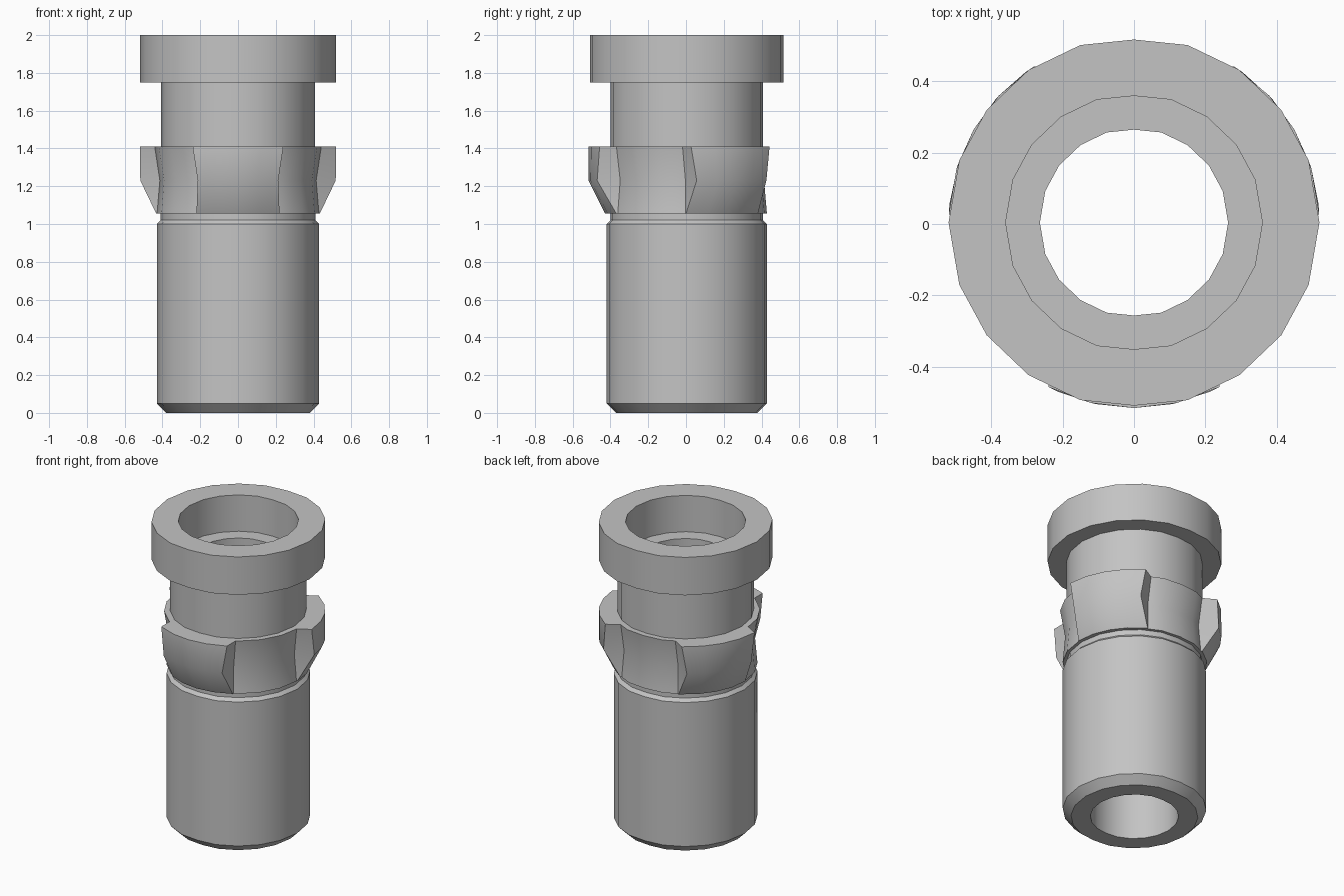
import bpy
import math

cube = bpy.data.objects.get("Cube")
if cube:
    bpy.data.objects.remove(cube, do_unlink=True)

Y0 = 0.004  # axis of the sleeve

metal = bpy.data.materials.new("grey_metal")
metal.use_nodes = True
metal.diffuse_color = (0.55, 0.55, 0.55, 1)
metal.node_tree.nodes["Principled BSDF"].inputs["Base Color"].default_value = (0.55, 0.55, 0.55, 1)


def make_object(name, verts, faces):
    mesh = bpy.data.meshes.new(name)
    mesh.from_pydata(verts, [], faces)
    mesh.materials.append(metal)
    obj = bpy.data.objects.new(name, mesh)
    bpy.context.collection.objects.link(obj)
    bpy.ops.object.select_all(action='DESELECT')
    obj.select_set(True)
    bpy.context.view_layer.objects.active = obj
    bpy.ops.object.mode_set(mode='EDIT')
    bpy.ops.mesh.select_all(action='SELECT')
    bpy.ops.mesh.normals_make_consistent(inside=False)
    bpy.ops.object.mode_set(mode='OBJECT')
    bpy.ops.object.shade_smooth_by_angle(angle=math.radians(30))
    return obj


def loft(rings, closed):
    """Join equal rings of points with quads; closed links last to first."""
    n = len(rings[0])
    verts = [p for ring in rings for p in ring]
    faces = []
    for k in range(len(rings) if closed else len(rings) - 1):
        a, b = k * n, (k + 1) % len(rings) * n
        for i in range(n):
            j = (i + 1) % n
            faces.append((a + i, a + j, b + j, b + i))
    if not closed:
        faces += [tuple(range(n)), tuple(range(len(verts) - n, len(verts)))]
    return verts, faces


# Twenty-sided outline, built from one quarter and mirrored
quarter = [0, 19.6, 37.4, 55.4, 73.2, 90]
half = quarter + [180 - a for a in quarter[-2::-1]]
angles = half + [360 - a for a in half[-2:0:-1]]


def circle(r, z):
    ring = []
    for a in angles:
        t = math.radians(a)
        s = r * (0.987 if a in (90, 270) else 1)
        ring.append((s * math.cos(t), Y0 + s * math.sin(t), z))
    return ring


# Sleeve: body, groove, collar, neck, flange and stepped bore
profile = [
    (0.38, 0), (0.43, 0.05), (0.43, 1.0), (0.41, 1.02), (0.41, 1.055),
    (0.43, 1.055), (0.415, 1.23), (0.445, 1.41), (0.408, 1.41),
    (0.408, 1.75), (0.52, 1.75), (0.52, 2.0), (0.36, 2.0),
    (0.36, 1.76), (0.264, 1.76), (0.264, 0),
]
make_object("sleeve", *loft([circle(r, z) for r, z in profile], True))

# Three tapered locking lugs: height, outer radius, half width
levels = [(1.055, 0.433, 0.22), (1.23, 0.52, 0.213), (1.41, 0.52, 0.24)]
steps = 4
for name, direction in (("front_lug", -90), ("left_lug", 30), ("right_lug", 150)):
    t = math.radians(direction)
    rings = []
    for z, r, w in levels:
        flat = [(0.34, -w)]
        for i in range(steps + 1):
            side = w * (2 * i / steps - 1)
            flat.append((math.sqrt(r * r - side * side), side))
        flat.append((0.34, w))
        rings.append([(u * math.cos(t) - v * math.sin(t),
                       Y0 + u * math.sin(t) + v * math.cos(t), z) for u, v in flat])
    make_object(name, *loft(rings, False))
